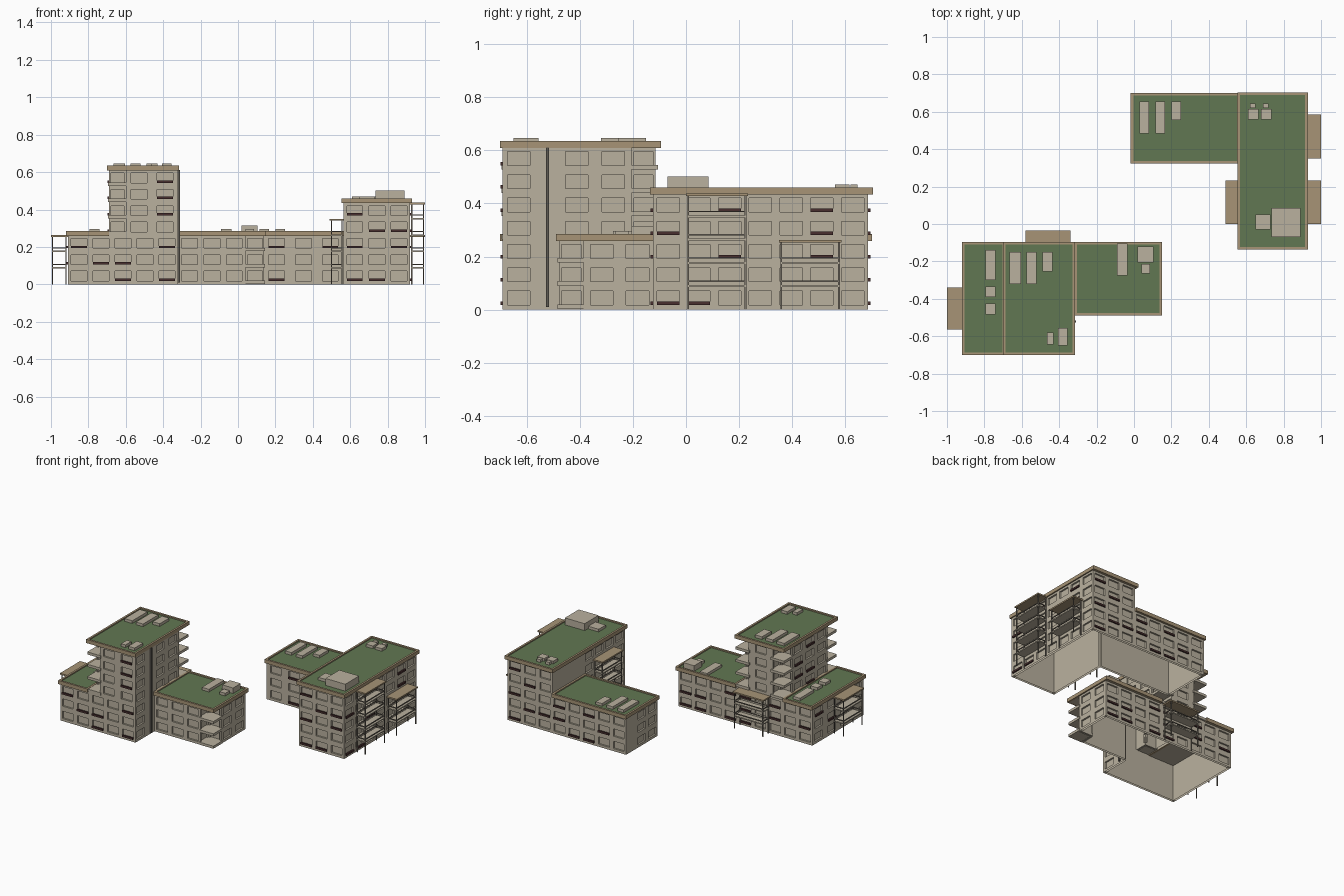
import bpy, bmesh, random
from mathutils import Vector

if "Cube" in bpy.data.objects:
    bpy.data.objects.remove(bpy.data.objects["Cube"], do_unlink=True)
random.seed(4)
FLOOR = 0.0875


def material(name, rgb):
    m = bpy.data.materials.new(name)
    m.use_nodes = True
    m.diffuse_color = (*rgb, 1)
    m.node_tree.nodes["Principled BSDF"].inputs["Base Color"].default_value = (*rgb, 1)
    return m


BEIGE = material("beige wall", (0.49, 0.44, 0.345))
BROWN = material("brown trim", (0.385, 0.295, 0.18))
GREEN = material("green roof", (0.12, 0.187, 0.085))
DARK = material("dark red rail", (0.065, 0.028, 0.028))
GREY = material("dark grey metal", (0.11, 0.1, 0.085))
POST = material("grey brown posts", (0.21, 0.185, 0.15))


def finish(name, bm, *mats):
    mesh = bpy.data.meshes.new(name)
    bm.to_mesh(mesh)
    bm.free()
    for m in mats:
        mesh.materials.append(m)
    ob = bpy.data.objects.new(name, mesh)
    bpy.context.collection.objects.link(ob)


def add_box(bm, x0, x1, y0, y1, z0, z1):
    for v in bmesh.ops.create_cube(bm, size=1)["verts"]:
        v.co = Vector((x1 if v.co.x > 0 else x0, y1 if v.co.y > 0 else y0,
                       z1 if v.co.z > 0 else z0))


def wall_run(bm, rails, p, q, f0, f1, style):
    """One wall from p to q: recessed window grid, window rails, plain inner face.
    Style is "blank", "random", or a set of (column, floor) windows with rails."""
    p, q = Vector((*p, 0)), Vector((*q, 0))
    length = (q - p).length
    along = (q - p) / length
    out = Vector((along.y, -along.x, 0))
    count = 0 if style == "blank" else max(1, int(length / 0.115))
    us, zs = [0], [f0 * FLOOR]
    for i in range(count):
        mid = (i + 0.5) * length / count
        half = min(0.0425, length / count / 2 - 0.01)
        us += [mid - half, mid + half]
    us.append(length)
    for k in range(f0, f1):
        zs += [k * FLOOR + 0.018, k * FLOOR + 0.07]
    zs.append(f1 * FLOOR)

    def at(u, z, d=0):
        return p + along * u + out * d + Vector((0, 0, z))

    def quad(pts):
        bm.faces.new([bm.verts.new(c) for c in pts])

    quad([at(0, zs[-1], -0.014), at(length, zs[-1], -0.014),
          at(length, zs[0], -0.014), at(0, zs[0], -0.014)])
    for i, (a, b) in enumerate(zip(us, us[1:])):
        for j, (c, d) in enumerate(zip(zs, zs[1:])):
            ring = [(a, c), (b, c), (b, d), (a, d)]
            if i % 2 and j % 2:
                quad([at(*r, -0.012) for r in ring])
                for r, s in zip(ring, ring[1:] + ring[:1]):
                    quad([at(*r), at(*s), at(*s, -0.012), at(*r, -0.012)])
                if style == "random":
                    railed = random.random() < 0.33
                else:
                    railed = (i // 2, f0 + j // 2) in style
                if railed:
                    e, g = at(a, c, -0.002), at(b, c + 0.013, 0.009)
                    add_box(rails, *sorted((e.x, g.x)), *sorted((e.y, g.y)), e.z, g.z)
            else:
                quad([at(*r) for r in ring])


def walls(name, points, f0, f1):
    """Closed footprint; a third value on a point sets the style of the next wall."""
    bm, rails = bmesh.new(), bmesh.new()
    for a, b in zip(points, points[1:] + points[:1]):
        wall_run(bm, rails, a[:2], b[:2], f0, f1, a[2] if len(a) > 2 else ())
    bmesh.ops.remove_doubles(bm, verts=bm.verts, dist=0.0001)
    finish(name + "_walls", bm, BEIGE)
    finish(name + "_window_rails", rails, DARK)


def roof(name, x0, x1, y0, y1, floors):
    """Brown parapet around a sunken green top."""
    z0, z1, t = floors * FLOOR - 0.004, floors * FLOOR + 0.022, 0.014
    rim, top = bmesh.new(), bmesh.new()
    add_box(rim, x0, x1, y0, y0 + t, z0, z1)
    add_box(rim, x0, x1, y1 - t, y1, z0, z1)
    add_box(rim, x0, x0 + t, y0 + t, y1 - t, z0, z1)
    add_box(rim, x1 - t, x1, y0 + t, y1 - t, z0, z1)
    add_box(top, x0 + t, x1 - t, y0 + t, y1 - t, z0, z1 - 0.008)
    for f in top.faces:
        f.normal_update()
        f.material_index = int(f.normal.z > 0.5)
    finish(name + "_parapet", rim, BROWN)
    finish(name + "_roof", top, BEIGE, GREEN)


def roof_units(name, floors, rects, height=0.02):
    bm = bmesh.new()
    z = floors * FLOOR + 0.013
    for r in rects:
        add_box(bm, *r, z, z + height)
    finish(name + "_roof_units", bm, BEIGE)


def corner_slabs(name, x0, x1, y0, y1, f0, f1):
    bm = bmesh.new()
    for k in range(f0, f1):
        add_box(bm, x0, x1, y0, y1, k * FLOOR + 0.002, k * FLOOR + 0.02)
    finish(name + "_corner_slabs", bm, BEIGE)


def balcony(name, x0, x1, y0, y1, floors):
    """Stack of slabs on posts, with low rails and a brown canopy."""
    slabs, bars, canopy = bmesh.new(), bmesh.new(), bmesh.new()
    top, t = floors * FLOOR, 0.006
    add_box(canopy, x0, x1, y0, y1, top - 0.01, top)
    for k in range(1, floors):
        z = k * FLOOR
        add_box(slabs, x0 + t, x1 - t, y0 + t, y1 - t, z - 0.003, z + 0.005)
        for a, b in ((y0 + t, y0 + 2 * t), (y1 - 2 * t, y1 - t)):
            add_box(bars, x0 + t, x1 - t, a, b, z + 0.017, z + 0.022)
        for a, b in ((x0 + t, x0 + 2 * t), (x1 - 2 * t, x1 - t)):
            add_box(bars, a, b, y0 + t, y1 - t, z + 0.017, z + 0.022)
    for x in (x0 + t, x1 - 2 * t):
        for y in (y0 + t, y1 - 2 * t):
            add_box(bars, x, x + t, y, y + t, 0, top - 0.01)
    finish(name + "_slabs", slabs, BEIGE)
    finish(name + "_posts_and_rails", bars, POST)
    finish(name + "_canopy", canopy, BROWN)


# Front building: low base and wings, then the tower with notched corners
walls("front_base", [(-0.91, -0.69, {(0, 2), (1, 1), (2, 1), (2, 0), (4, 2), (4, 0)}),
                     (-0.32, -0.69), (-0.32, -0.57, "blank"), (-0.32, -0.478),
                     (0.04, -0.478), (0.04, -0.385), (0.14, -0.385),
                     (0.14, -0.115, "random"), (-0.91, -0.115, "random")], 0, 3)
walls("tower", [(-0.60, -0.69, {(1, 4), (1, 5), (1, 6)}), (-0.32, -0.69),
                (-0.32, -0.57, "blank"), (-0.32, -0.48), (-0.32, -0.205),
                (-0.41, -0.205), (-0.41, -0.115, "random"), (-0.60, -0.115),
                (-0.60, -0.205), (-0.69, -0.205, "random"), (-0.69, -0.60),
                (-0.60, -0.60)], 3, 7)
roof("right_wing", -0.92, -0.69, -0.70, -0.095, 3)
roof("left_wing", -0.32, 0.15, -0.49, -0.095, 3)
roof("tower", -0.70, -0.315, -0.70, -0.095, 7)
corner_slabs("left_wing", 0.03, 0.145, -0.483, -0.375, 0, 3)
corner_slabs("tower_front", -0.695, -0.59, -0.695, -0.59, 3, 7)
corner_slabs("tower_back_right", -0.695, -0.59, -0.215, -0.105, 3, 7)
corner_slabs("tower_back_left", -0.42, -0.315, -0.215, -0.105, 3, 7)

# Drain pipe on the tower
pipe = bmesh.new()
add_box(pipe, -0.32, -0.31, -0.527, -0.515, 0.01, 0.61)
finish("drain_pipe", pipe, GREY)

# Back building: L-shaped base, taller main block
front_rails = {(0, 0), (1, 0), (0, 2), (2, 2), (1, 3), (2, 3), (0, 4)}
side_rails = {(0, 0), (1, 0), (2, 2), (5, 2), (0, 3), (5, 3), (2, 4), (5, 4)}
walls("back_base", [(0.565, -0.125, front_rails), (0.92, -0.125, side_rails),
                    (0.92, 0.685, "random"), (-0.01, 0.685, "blank"), (-0.01, 0.57),
                    (-0.01, 0.335, {(1, 0), (1, 2), (3, 2)}), (0.565, 0.335)], 0, 3)
walls("back_main", [(0.565, -0.125, front_rails), (0.92, -0.125, side_rails),
                    (0.92, 0.685, "random"), (0.565, 0.685, "blank"),
                    (0.565, 0.335)], 3, 5)
roof("back_wing", -0.018, 0.565, 0.323, 0.70, 3)
roof("back_main", 0.554, 0.929, -0.136, 0.703, 5)

# Balcony stacks
balcony("side_balcony", -1.0, -0.91, -0.565, -0.34, 3)
balcony("rear_balcony", -0.58, -0.34, -0.115, -0.036, 3)
balcony("tall_balcony", 0.92, 1.0, 0.0, 0.233, 5)
balcony("short_balcony", 0.92, 1.0, 0.35, 0.585, 3)
balcony("inner_balcony", 0.49, 0.565, 0.0, 0.233, 4)

# Rooftop units
roof_units("tower", 7, [(-0.665, -0.605, -0.32, -0.15), (-0.575, -0.52, -0.32, -0.15),
                        (-0.49, -0.435, -0.255, -0.15), (-0.465, -0.43, -0.645, -0.58),
                        (-0.405, -0.355, -0.65, -0.555)])
roof_units("right_wing", 3, [(-0.795, -0.74, a, b) for a, b in
                             ((-0.30, -0.14), (-0.39, -0.335), (-0.485, -0.425))])
roof_units("left_wing", 3, [(-0.09, -0.035, -0.275, -0.105), (0.04, 0.085, -0.265, -0.215)])
roof_units("left_wing_large", 3, [(0.02, 0.105, -0.205, -0.12)], 0.04)
roof_units("back_wing", 3, [(0.03, 0.08, 0.485, 0.655), (0.115, 0.165, 0.485, 0.655),
                            (0.20, 0.25, 0.555, 0.655)])
for x in (0.61, 0.68):
    roof_units("back_main", 5, [(x, x + 0.055, 0.56, 0.615), (x + 0.01, x + 0.04, 0.62, 0.645)])
roof_units("back_main_low", 5, [(0.65, 0.73, -0.03, 0.05)])
roof_units("back_main_large", 5, [(0.735, 0.89, -0.07, 0.085)], 0.05)
